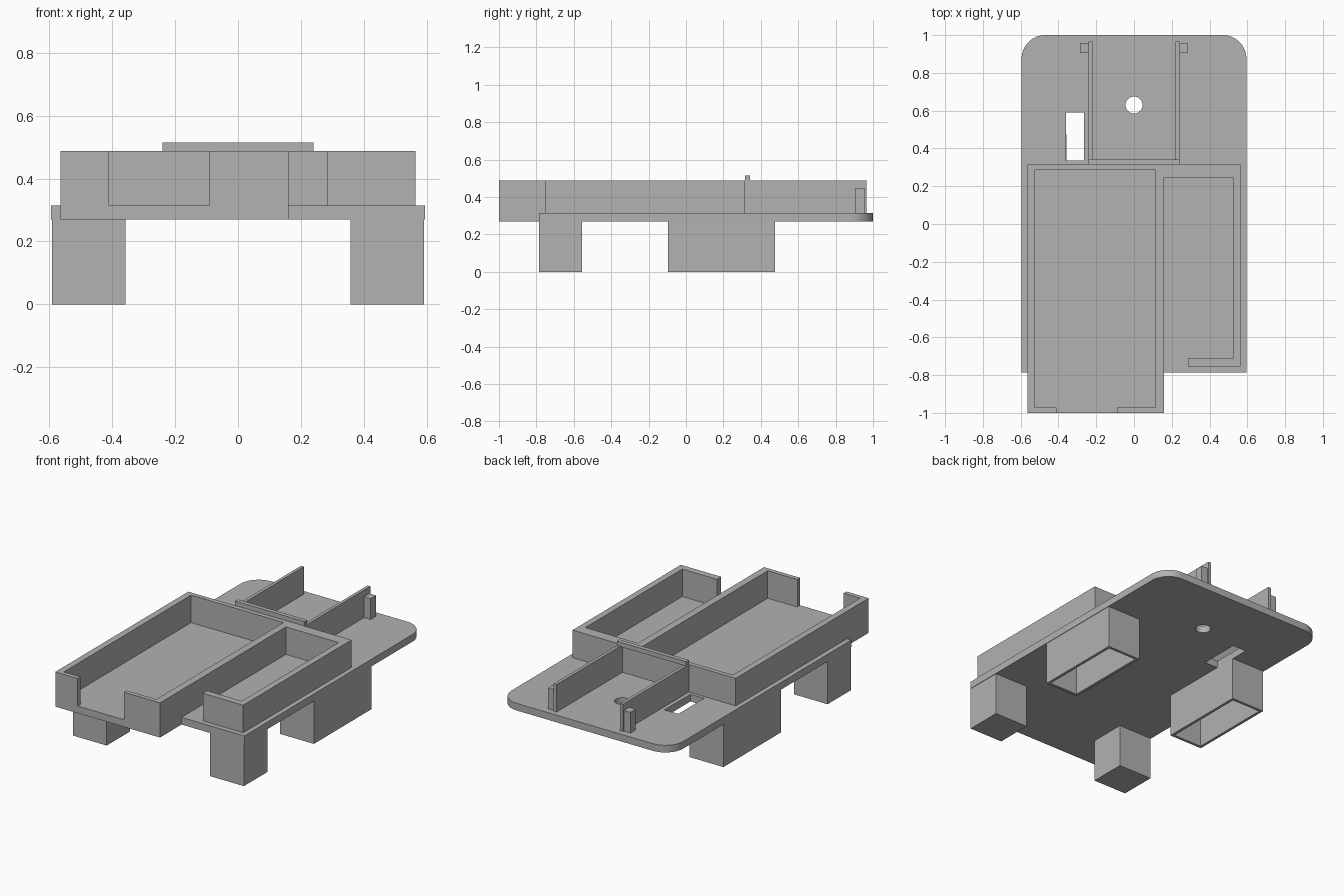
import bpy, bmesh
from math import sin, cos, pi, radians
from mathutils import Vector

cube = bpy.data.objects.get("Cube")
if cube:
    bpy.data.objects.remove(cube, do_unlink=True)

GREY = (0.445, 0.445, 0.445, 1)
mat = bpy.data.materials.new("plain_grey")
mat.use_nodes = True
mat.diffuse_color = GREY
mat.node_tree.nodes["Principled BSDF"].inputs["Base Color"].default_value = GREY

UNDER, DECK, RIM = 0.27, 0.315, 0.487   # plate underside, plate top, wall top


def prism(name, outline, z0, z1, hollow=0):
    """Extrude an outline from z0 to z1; hollow opens the underside."""
    bm = bmesh.new()
    base = bm.faces.new([bm.verts.new((x, y, z0)) for x, y in outline])
    top = bmesh.ops.extrude_face_region(bm, geom=[base], use_keep_orig=True)["geom"]
    bmesh.ops.translate(bm, vec=(0, 0, z1 - z0),
                        verts=[g for g in top if isinstance(g, bmesh.types.BMVert)])
    bmesh.ops.recalc_face_normals(bm, faces=bm.faces)
    if hollow:
        floor = min(bm.faces, key=lambda f: f.calc_center_median().z)
        bmesh.ops.inset_region(bm, faces=[floor], thickness=hollow)
        inner = bmesh.ops.extrude_discrete_faces(bm, faces=[floor])["faces"][0]
        bmesh.ops.translate(bm, vec=(0, 0, z1 - z0 - 0.005), verts=inner.verts)
    mesh = bpy.data.meshes.new(name)
    bm.to_mesh(mesh)
    bm.free()
    mesh.materials.append(mat)
    obj = bpy.data.objects.new(name, mesh)
    bpy.context.collection.objects.link(obj)
    return obj


def rect(x0, x1, y0, y1):
    return [(x0, y0), (x1, y0), (x1, y1), (x0, y1)]


def arc(cx, cy, r, start, end, steps):
    angles = [start + (end - start) * i / steps for i in range(steps + 1)]
    return [(cx + r * cos(a), cy + r * sin(a)) for a in angles]


# Base plate with rounded back corners and a front tongue under the long tray
W, R, FRONT = 0.595, 0.125, -0.787
outline = [(-0.565, FRONT), (-0.565, -1), (0.16, -1), (0.16, FRONT), (W, FRONT)]
outline += arc(W - R, 1 - R, R, 0, pi / 2, 16)
outline += arc(R - W, 1 - R, R, pi / 2, pi, 16)
outline += [(-W, FRONT)]
plate = prism("base_plate", outline, UNDER, DECK)

# Round hole and cable slot through the plate
cutters = [
    prism("hole_cutter", arc(0, 0.63, 0.045, 0, 2 * pi, 32)[:-1], 0.2, 0.4),
    prism("slot_cutter", rect(-0.36, -0.265, 0.335, 0.59), 0.2, 0.4),
]
for cutter in cutters:
    cutter.hide_render = True
    mod = plate.modifiers.new(cutter.name, 'BOOLEAN')
    mod.operation = 'DIFFERENCE'
    mod.solver = 'EXACT'
    mod.object = cutter
graph = bpy.context.evaluated_depsgraph_get()
cut_mesh = bpy.data.meshes.new_from_object(plate.evaluated_get(graph))
plate.modifiers.clear()
plate.data = cut_mesh
for cutter in cutters:
    bpy.data.objects.remove(cutter, do_unlink=True)

# Long tray walls, open in the middle of the front
prism("long_tray_walls", [
    (-0.09, -1), (0.16, -1), (0.16, DECK), (-0.565, DECK), (-0.565, -1), (-0.41, -1),
    (-0.41, -0.972), (-0.525, -0.972), (-0.525, 0.286), (0.115, 0.286),
    (0.115, -0.972), (-0.09, -0.972)], DECK, RIM)

# Short tray walls, sharing the long tray's side and open at one front corner
prism("short_tray_walls", [
    (0.285, -0.755), (0.565, -0.755), (0.565, 0.315), (0.16, 0.315),
    (0.16, 0.245), (0.525, 0.245), (0.525, -0.713), (0.285, -0.713)], DECK, RIM)

# Mirrored rails, end posts and legs
for side, s in (("right", -1), ("left", 1)):
    def span(a, b):
        return sorted((s * a, s * b))
    prism(side + "_rail", rect(*span(0.22, 0.24), 0.315, 0.966), DECK, RIM)
    prism(side + "_rail_post", rect(*span(0.24, 0.285), 0.904, 0.958), DECK, 0.445)
    prism(side + "_front_leg", rect(*span(0.358, 0.592), FRONT, -0.555), 0, UNDER)
    prism(side + "_back_leg", rect(*span(0.358, 0.592), -0.095, 0.475), 0, UNDER, hollow=0.025)

# Bar bridging the rails at the tray's back wall
prism("cross_bar", rect(-0.24, 0.24, 0.315, 0.342), RIM, 0.515)

# Smooth the rounded plate corners and hole, keeping edges sharp
bpy.ops.object.select_all(action='DESELECT')
plate.select_set(True)
bpy.context.view_layer.objects.active = plate
bpy.ops.object.shade_smooth_by_angle(angle=radians(30))
